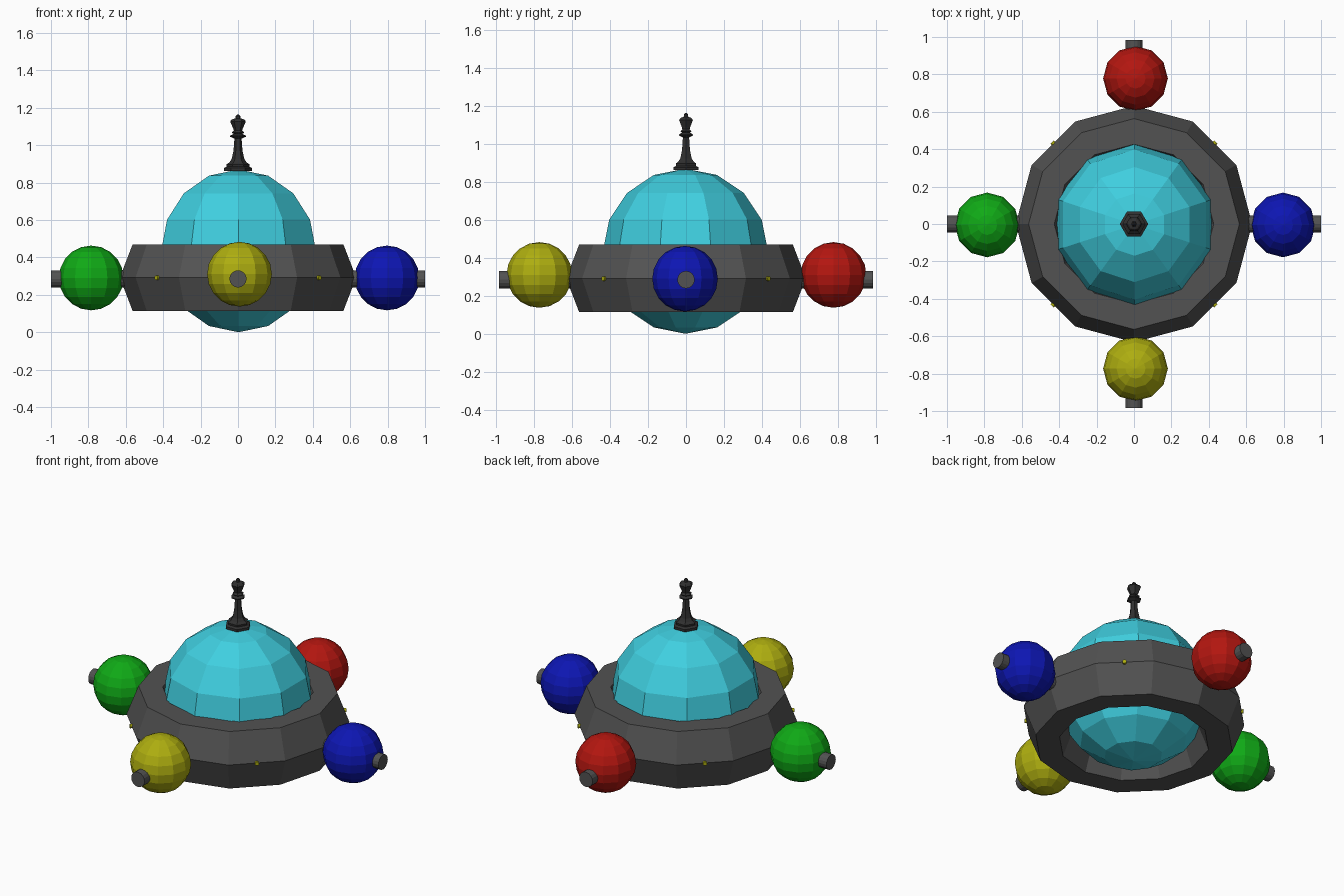
import bpy, bmesh
from math import pi, cos, sin
from mathutils import Matrix

if "Cube" in bpy.data.objects:
    bpy.data.objects.remove(bpy.data.objects["Cube"])


def material(name, rgb):
    m = bpy.data.materials.new(name)
    m.diffuse_color = (*rgb, 1)
    m.use_nodes = True
    m.node_tree.nodes["Principled BSDF"].inputs["Base Color"].default_value = m.diffuse_color
    return m


CYAN = material("cyan", (0.05, 0.62, 0.74))
GREY = material("dark_grey", (0.085, 0.085, 0.085))
BLACK = material("charcoal", (0.03, 0.03, 0.03))
RED = material("red", (0.45, 0.008, 0.005))
GREEN = material("green", (0.005, 0.4, 0.008))
BLUE = material("blue", (0.004, 0.008, 0.45))
YELLOW = material("yellow", (0.42, 0.42, 0.005))


def finish(bm, name, mat):
    bmesh.ops.recalc_face_normals(bm, faces=bm.faces)
    me = bpy.data.meshes.new(name)
    bm.to_mesh(me)
    bm.free()
    me.materials.append(mat)
    ob = bpy.data.objects.new(name, me)
    bpy.context.collection.objects.link(ob)
    return ob


def ball(name, mat, loc, radius, segs, rings):
    bm = bmesh.new()
    bmesh.ops.create_uvsphere(bm, u_segments=segs, v_segments=rings,
                              radius=radius, matrix=Matrix.Translation(loc))
    return finish(bm, name, mat)


def rod(name, mat, length, radius, matrix):
    bm = bmesh.new()
    bmesh.ops.create_cone(bm, cap_ends=True, segments=16, radius1=radius,
                          radius2=radius, depth=length, matrix=matrix)
    return finish(bm, name, mat)


def lathe(name, mat, profile, segs, closed=False):
    """Revolve (radius, z) points; a closed profile makes a ring."""
    bm = bmesh.new()
    loops = [[bm.verts.new((r * cos(2 * pi * i / segs), r * sin(2 * pi * i / segs), z))
              for i in range(segs)] for r, z in profile]
    pairs = list(zip(loops, loops[1:]))
    if closed:
        pairs.append((loops[-1], loops[0]))
    else:
        bm.faces.new(loops[0])
        bm.faces.new(loops[-1])
    for a, b in pairs:
        for i in range(segs):
            j = (i + 1) % segs
            bm.faces.new((a[i], a[j], b[j], b[i]))
    return finish(bm, name, mat)


# Hull: faceted ball sunk in a hexagonal-section ring
ball("dome", CYAN, (0.003, -0.003, 0.435), 0.435, 10, 8)
section = [(0.495 + 0.137 * cos(k * pi / 3), 0.292 + 0.205 * sin(k * pi / 3))
           for k in range(6)]
lathe("hull_ring", GREY, section, 12, closed=True)

# Four coloured pods around the ring
for name, mat, loc in (("blue_pod", BLUE, (0.797, -0.005, 0.29)),
                       ("green_pod", GREEN, (-0.785, -0.005, 0.29)),
                       ("red_pod", RED, (0.008, 0.778, 0.31)),
                       ("yellow_pod", YELLOW, (0.008, -0.773, 0.31))):
    ball(name, mat, loc, 0.173, 12, 10)

# Crossed axles whose ends stick out of the pods
mid = Matrix.Translation((0, 0, 0.285))
rod("side_axle", GREY, 2.0, 0.046, mid @ Matrix.Rotation(pi / 2, 4, 'Y'))
rod("front_axle", GREY, 1.97, 0.046, mid @ Matrix.Rotation(pi / 2, 4, 'X'))

# Tiny lamps just breaking the ring on the diagonals
for k in range(4):
    turn = Matrix.Rotation(pi / 4 + k * pi / 2, 4, 'Z')
    rod("lamp_%d" % (k + 1), YELLOW, 0.04, 0.012,
        mid @ turn @ Matrix.Translation((0.6, 0, 0.006)) @ Matrix.Rotation(pi / 2, 4, 'Y'))

# Turned mast on top of the dome
mast = [(0.076, 0.862), (0.076, 0.877), (0.06, 0.885), (0.062, 0.897),
        (0.046, 0.908), (0.034, 0.925), (0.024, 0.97), (0.019, 1.035),
        (0.042, 1.045), (0.042, 1.051), (0.024, 1.06), (0.034, 1.068),
        (0.022, 1.078), (0.026, 1.09), (0.042, 1.127), (0.032, 1.138),
        (0.014, 1.143), (0.012, 1.156), (0.004, 1.163)]
lathe("mast", BLACK, mast, 6)
